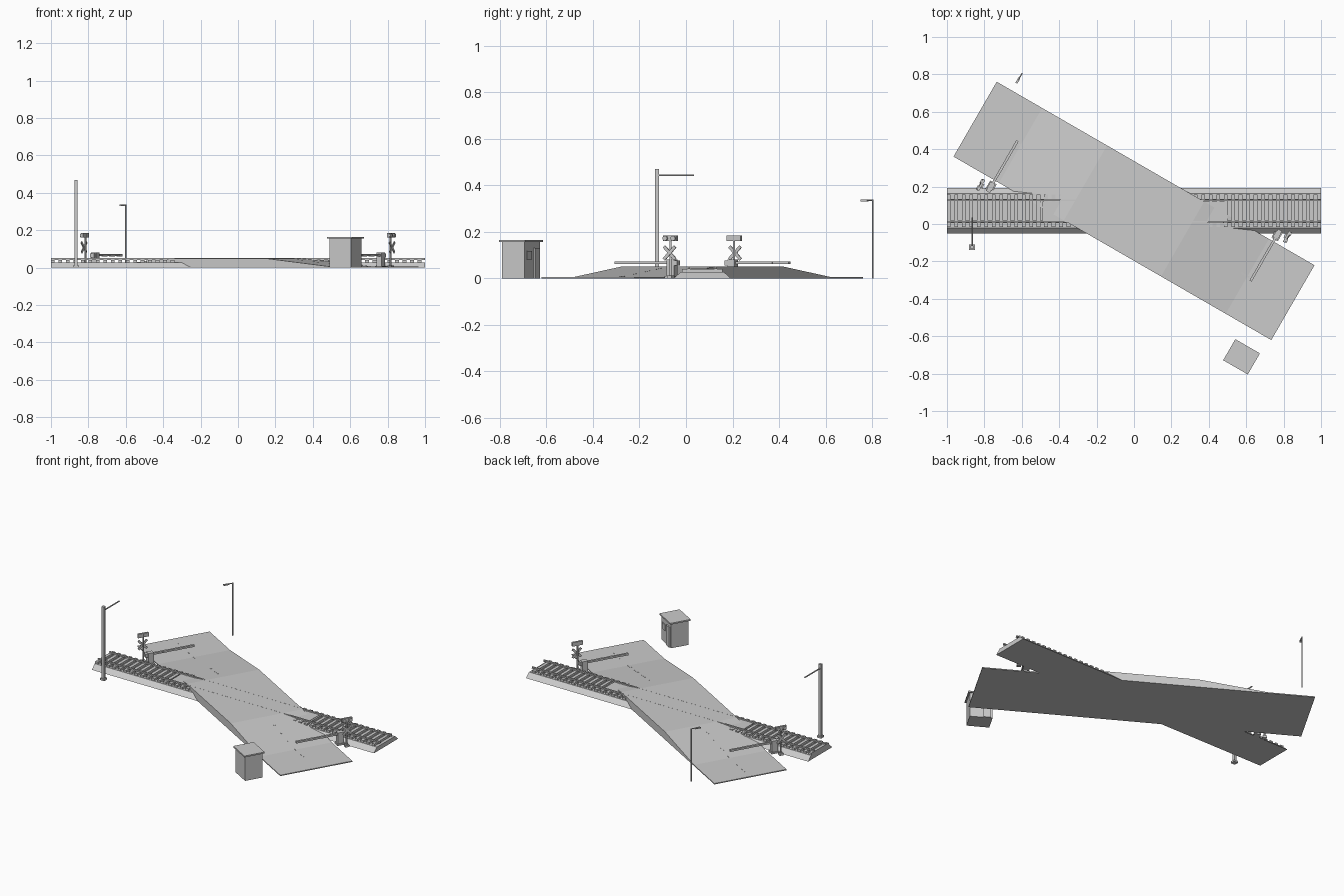
import bpy, bmesh, math
from mathutils import Matrix, Vector

if "Cube" in bpy.data.objects:
    bpy.data.objects.remove(bpy.data.objects["Cube"])

grey = bpy.data.materials.new("plain grey")
grey.diffuse_color = (0.6, 0.6, 0.6, 1)
grey.use_nodes = True
grey.node_tree.nodes["Principled BSDF"].inputs["Base Color"].default_value = grey.diffuse_color

TRACK = Matrix.Translation((0, 0.07, 0))                      # x along the rails
ROAD = TRACK @ Matrix.Rotation(math.radians(-30), 4, 'Z')     # x along the road
ROAD_BACK = ROAD @ Matrix.Rotation(math.pi, 4, 'Z')           # mirrored approach


def finish(name, bm, frame, smooth=False):
    bmesh.ops.recalc_face_normals(bm, faces=bm.faces)
    me = bpy.data.meshes.new(name)
    bm.to_mesh(me)
    bm.free()
    me.materials.append(grey)
    ob = bpy.data.objects.new(name, me)
    ob.matrix_world = frame
    bpy.context.collection.objects.link(ob)
    if smooth:
        bpy.ops.object.select_all(action='DESELECT')
        ob.select_set(True)
        bpy.context.view_layer.objects.active = ob
        bpy.ops.object.shade_smooth_by_angle(angle=math.radians(40))
    return ob


def boxes(name, items, frame):
    """Each item: (x0, x1, y0, y1, z0, z1) with an optional tilt about x in degrees."""
    bm = bmesh.new()
    for it in items:
        a = it[:6]
        c = Vector(((a[0] + a[1]) / 2, (a[2] + a[3]) / 2, (a[4] + a[5]) / 2))
        s = Matrix.Diagonal((a[1] - a[0], a[3] - a[2], a[5] - a[4], 1))
        r = Matrix.Rotation(math.radians(it[6] if len(it) > 6 else 0), 4, 'X')
        bmesh.ops.create_cube(bm, size=1, matrix=Matrix.Translation(c) @ r @ s)
    return finish(name, bm, frame)


def rod(name, p, q, r, frame, sides=12):
    p, q = Vector(p), Vector(q)
    bm = bmesh.new()
    m = Matrix.Translation((p + q) / 2) @ (q - p).to_track_quat('Z', 'Y').to_matrix().to_4x4()
    bmesh.ops.create_cone(bm, cap_ends=True, segments=sides, radius1=r, radius2=r,
                          depth=(q - p).length, matrix=m)
    return finish(name, bm, frame, True)


def prism(name, profile, axis, lo, hi, frame):
    """Extrude a (horizontal, z) profile along axis 'x' or 'y'."""
    bm = bmesh.new()
    put = (lambda h, z, t: (t, h, z)) if axis == 'x' else (lambda h, z, t: (h, t, z))
    f = bm.faces.new([bm.verts.new(put(h, z, lo)) for h, z in profile])
    new = bmesh.ops.extrude_face_region(bm, geom=[f])['geom']
    step = Vector(put(0, 0, hi - lo))
    bmesh.ops.translate(bm, vec=step, verts=[v for v in new if isinstance(v, bmesh.types.BMVert)])
    return finish(name, bm, frame)


# Track bed, sleepers and rails
prism("ballast", [(-.122, 0), (.122, 0), (.092, .028), (-.092, .028)], 'x', -1, 1, TRACK)
boxes("sleepers", [(-.99 + .04 * i - .01, -.99 + .04 * i + .01, -.087, .087, .02, .041)
                   for i in range(50) if abs(-.99 + .04 * i) > .32], TRACK)
for side in (-1, 1):
    y = side * .058
    boxes("rail", [(-1, 1, y - .0025, y + .0025, .040, .048),
                   (-1, 1, y - .004, y + .004, .047, .0504),
                   (-1, 1, y - .006, y + .006, .040, .042)], TRACK)
boxes("crossing_panel", [(-.49, .49, -.05, .05, .02, .043)], TRACK)

# Road: humped over the track
prism("road", [(-.981, 0), (.981, 0), (.981, .006), (.70, .006), (.30, .05),
               (-.30, .05), (-.70, .006), (-.981, .006)], 'y', -.231, .231, ROAD)


def road_z(u):
    return .006 + .044 * min(1, max(0, (.70 - abs(u)) / .40))


# Centre line dashes, following the hump
for i in range(6):
    for s in (-1, 1):
        a, b = s * (.36 + .1 * i), s * (.41 + .1 * i)
        prism("lane_dash", [(a, road_z(a) - .001), (b, road_z(b) - .001),
                            (b, road_z(b) + .0006), (a, road_z(a) + .0006)],
              'y', -.005, .005, ROAD)

# Barrier and warning sign on both approaches
for F in (ROAD, ROAD_BACK):
    u, v = -.727, -.272
    boxes("barrier_base", [(u - .015, u + .015, v - .015, v + .022, 0, .08),
                           (u - .02, u + .02, v - .022, v + .028, 0, .01)], F)
    boxes("barrier_counterweight", [(u - .012, u + .012, v - .03, v - .012, .055, .077)], F)
    n, length = 7, .285
    for k in range(n):
        t = .0005 if k % 2 else 0
        boxes("barrier_arm_band", [(u - .007 + t, u + .007 - t, v + length * k / n,
                                    v + length * (k + 1) / n, .061 + t, .073 - t)], F)
    u, v = -.775, -.29
    rod("sign_post", (u, v, 0), (u, v, .18), .005, F)
    boxes("sign_foot", [(u - .012, u + .012, v - .012, v + .012, 0, .012)], F)
    boxes("crossbuck", [(u - .010, u - .005, v - .039, v + .039, .102, .116, 45),
                        (u - .0115, u - .0065, v - .039, v + .039, .102, .116, -45)], F)
    boxes("signal_bar", [(u - .008, u + .004, v - .034, v + .034, .160, .185)], F)
    for s in (-1, 1):
        rod("signal_lamp", (u - .016, v + s * .02, .172), (u - .006, v + s * .02, .172), .011, F, 16)

# Overhead line mast beside the track
boxes("line_mast", [(-.875, -.857, -.203, -.185, 0, .47),
                    (-.881, -.851, -.209, -.179, 0, .012)], TRACK)
rod("line_mast_arm", (-.866, -.19, .443), (-.866, -.035, .443), .004, TRACK, 8)

# Street lamp
u, v = -.886, .335
rod("lamp_pole", (u, v, 0), (u, v, .338), .004, ROAD, 8)
rod("lamp_arm", (u, v, .336), (u, v - .04, .336), .003, ROAD, 8)
boxes("lamp_head", [(u - .006, u + .006, v - .058, v - .025, .331, .338)], ROAD)

# Keeper's hut with roof, door and window facing the road
u, v = .888, -.388
boxes("hut_walls", [(u - .067, u + .067, v - .056, v + .056, 0, .158)], ROAD)
boxes("hut_roof", [(u - .076, u + .076, v - .065, v + .065, .156, .165)], ROAD)
boxes("hut_door", [(u - .055, u - .013, v + .05, v + .064, 0, .13)], ROAD)
boxes("hut_window", [(u + .008, u + .05, v + .05, v + .061, .08, .118)], ROAD)
